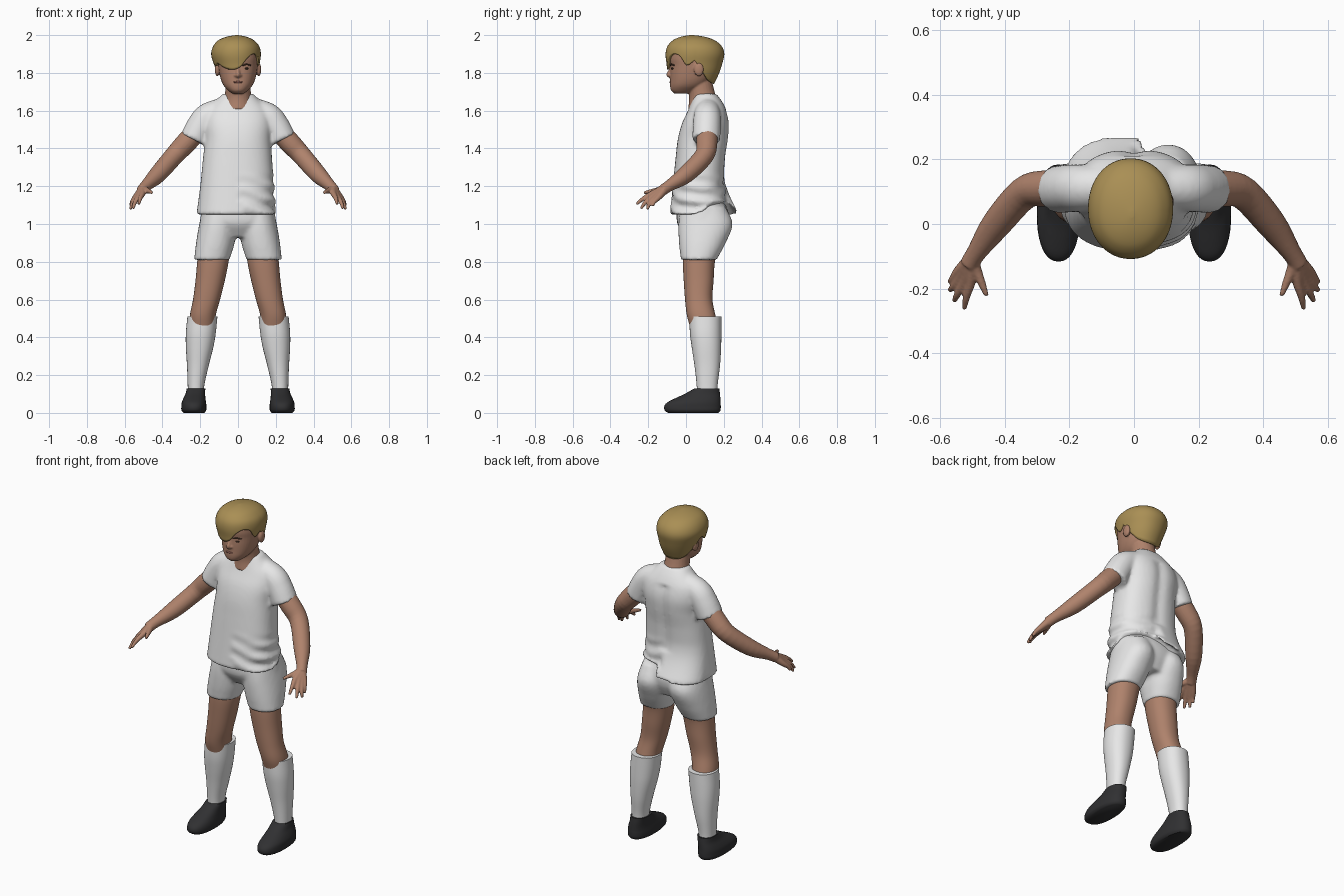
import bpy, bmesh, math
from mathutils import Vector


def material(name, rgb):
    m = bpy.data.materials.new(name)
    m.diffuse_color = (*rgb, 1)
    return m


SKIN = material("skin", (0.43, 0.225, 0.15))
HAIR = material("blond_hair", (0.40, 0.275, 0.09))
WHITE = material("white_cloth", (0.80, 0.80, 0.80))
BLACK = material("dark_shoe", (0.03, 0.03, 0.032))
BROWN = material("dark_brown", (0.07, 0.035, 0.022))
LIP = material("lip", (0.32, 0.13, 0.10))


def sample(keys, t):
    """Smooth cubic interpolation through keys whose first entry is the parameter."""
    n = len(keys)
    i = 0
    while i < n - 2 and t > keys[i + 1][0]:
        i += 1

    def slope(j, k):
        a, b = keys[max(j - 1, 0)], keys[min(j + 1, n - 1)]
        return (b[k] - a[k]) / (b[0] - a[0])
    h = keys[i + 1][0] - keys[i][0]
    u = min(max((t - keys[i][0]) / h, 0), 1)
    return [(2*u**3 - 3*u*u + 1) * keys[i][k] + (u**3 - 2*u*u + u) * h * slope(i, k)
            + (3*u*u - 2*u**3) * keys[i + 1][k] + (u**3 - u*u) * h * slope(i + 1, k)
            for k in range(1, len(keys[0]))]


def power(c, e):
    return math.copysign(abs(c) ** (2 / e), c)


def skin_rings(bm, rings, cap=True):
    rows = [[bm.verts.new(p) for p in ring] for ring in rings]
    n = len(rows[0])
    for a, b in zip(rows, rows[1:]):
        for i in range(n):
            bm.faces.new((a[i], a[(i + 1) % n], b[(i + 1) % n], b[i]))
    if cap:
        bm.faces.new(rows[0][::-1])
        bm.faces.new(rows[-1])


def loft(bm, keys, steps=24, n=40, e=2.2, deform=None, s=1):
    """Stacked rounded sections; keys are (z, x0, x1, y0, y1)."""
    rings = []
    for j in range(steps + 1):
        z = keys[0][0] + (keys[-1][0] - keys[0][0]) * j / steps
        x0, x1, y0, y1 = sample(keys, z)
        ring = []
        for i in range(n):
            a = 2 * math.pi * i / n
            p = Vector((s * ((x0 + x1) / 2 + (x1 - x0) / 2 * power(math.cos(a), e)),
                        (y0 + y1) / 2 + (y1 - y0) / 2 * power(math.sin(a), e), z))
            ring.append(deform(p) if deform else p)
        rings.append(ring)
    skin_rings(bm, rings)


def tube(bm, pts, steps=20, n=16, s=1):
    """Swept limb; pts are (x, y, z, radius)."""
    keys = [(i, *p) for i, p in enumerate(pts)]
    line = [sample(keys, (len(pts) - 1) * j / steps) for j in range(steps + 1)]
    rings = []
    for j, (x, y, z, r) in enumerate(line):
        d = Vector(line[min(j + 1, steps)][:3]) - Vector(line[max(j - 1, 0)][:3])
        u = d.cross(Vector((0.1, 1, 0.2))).normalized()
        v = d.cross(u).normalized()
        ring = [Vector((x, y, z)) + r * (math.cos(2*math.pi*i/n) * u + math.sin(2*math.pi*i/n) * v)
                for i in range(n)]
        rings.append([Vector((s * p.x, p.y, p.z)) for p in ring])
    skin_rings(bm, rings)


def ball(bm, c, r):
    res = bmesh.ops.create_uvsphere(bm, u_segments=20, v_segments=12, radius=1)
    for v in res["verts"]:
        v.co = Vector((c[0] + v.co.x * r[0], c[1] + v.co.y * r[1], c[2] + v.co.z * r[2]))


def finish(bm, name, mat, voxel=0, smooth=3, mirror=False):
    bmesh.ops.recalc_face_normals(bm, faces=bm.faces)
    me = bpy.data.meshes.new(name)
    bm.to_mesh(me)
    bm.free()
    me.materials.append(mat)
    me.shade_smooth()
    me.set_sharp_from_angle(angle=math.radians(50))
    ob = bpy.data.objects.new(name, me)
    bpy.context.collection.objects.link(ob)
    if voxel:
        m = ob.modifiers.new("blend", 'REMESH')
        m.mode, m.voxel_size, m.use_smooth_shade = 'VOXEL', voxel, True
        m = ob.modifiers.new("soften", 'SMOOTH')
        m.factor, m.iterations = 0.5, smooth
    if mirror:
        ob.modifiers.new("mirror", 'MIRROR')
    return ob


# Shirt: torso with a loose back tail on one side and bunched folds on the other
def drape(p):
    low = min(max((1.27 - p.z) / 0.2, 0), 1)
    if p.x > 0.02:
        k = min((p.x - 0.02) / 0.12, 1)
        p.x += 0.010 * low ** 0.5 * k * math.sin(p.z * 85 + p.y * 9)
        p.y += 0.007 * low ** 0.5 * math.sin(p.z * 75 + p.x * 25) * (1 if p.y > 0.08 else -1)
        if p.y > 0.08:
            p.z = max(p.z, 1.05 + 0.07 * min((p.y - 0.08) / 0.06, 1))
    elif p.y > 0.1:
        p.y += 0.04 * low ** 1.5
    if p.y > 0.15 and 1.2 < p.z < 1.6:
        p.y -= 0.012 * math.exp(-(p.x / 0.03) ** 2)
    return p


bm = bmesh.new()
loft(bm, [(1.05, -.22, .195, -.085, .235), (1.20, -.20, .19, -.07, .205),
          (1.35, -.185, .18, -.055, .21), (1.45, -.175, .175, -.043, .225),
          (1.53, -.18, .18, -.022, .23), (1.60, -.165, .165, .01, .215),
          (1.65, -.12, .12, .03, .19), (1.69, -.08, .08, .045, .16)],
     steps=60, n=64, e=2.4, deform=drape)
for s in (1, -1):
    tube(bm, [(.08, .115, 1.605, .065), (.16, .112, 1.568, .072), (.20, .11, 1.515, .074),
              (.236, .107, 1.445, .074)], n=24, s=s)
finish(bm, "shirt", WHITE, 0.011)

# Shorts: pelvis plus two leg openings
bm = bmesh.new()
loft(bm, [(.93, -.14, .14, .0, .19), (1.0, -.195, .195, -.045, .222),
          (1.06, -.195, .195, -.05, .225), (1.14, -.18, .18, -.05, .19)])
for s in (1, -1):
    loft(bm, [(.81, .045, .232, -.027, .162), (.9, .018, .222, -.037, .21),
              (1.0, .006, .205, -.04, .246), (1.09, .01, .185, -.03, .21)], s=s)
finish(bm, "shorts", WHITE, 0.011)

# Bare legs, socks and shoes
bm = bmesh.new()
loft(bm, [(.46, .122, .258, .02, .17), (.52, .117, .254, .004, .155),
          (.6, .095, .238, -.005, .14), (.7, .07, .225, -.012, .146),
          (.8, .05, .216, -.017, .153), (.86, .045, .21, -.015, .17)])
finish(bm, "legs", SKIN, mirror=True)

bm = bmesh.new()
loft(bm, [(.07, .18, .265, .06, .167), (.14, .179, .266, .057, .167), (.25, .155, .27, .045, .18),
          (.35, .13, .276, .03, .186), (.42, .118, .276, .021, .187), (.51, .109, .268, .018, .187)])
finish(bm, "socks", WHITE, mirror=True)

bm = bmesh.new()
loft(bm, [(0, .178, .288, -.095, .172), (.012, .169, .299, -.112, .182), (.035, .167, .30, -.115, .184),
          (.055, .169, .298, -.10, .183), (.075, .172, .29, -.062, .182), (.10, .174, .278, -.008, .18),
          (.13, .173, .271, .045, .176)], e=2.3)
finish(bm, "shoes", BLACK, mirror=True)

# Arms with hands: each finger is a tube starting inside the wrist
bm = bmesh.new()
tube(bm, [(.20, .11, 1.51, .055), (.275, .11, 1.43, .056), (.34, .095, 1.36, .051),
          (.425, .0, 1.262, .046), (.485, -.085, 1.205, .031), (.51, -.125, 1.178, .029)], n=24)
palm = (.503, -.11, 1.187, .024)
for knuckle, mid, tip in [
        ((.505, -.175, 1.162), (.518, -.225, 1.135), (.525, -.262, 1.105)),
        ((.522, -.17, 1.15), (.545, -.215, 1.115), (.556, -.238, 1.082)),
        ((.535, -.16, 1.142), (.558, -.193, 1.11), (.57, -.205, 1.078)),
        ((.542, -.145, 1.142), (.56, -.168, 1.118), (.57, -.178, 1.095)),
        ((.485, -.15, 1.178), (.468, -.19, 1.172), (.456, -.222, 1.166))]:
    tube(bm, [palm, (*knuckle, .0165), (*mid, .0115), (*tip, .0075)], n=12)
finish(bm, "arms", SKIN, 0.005, 2, mirror=True)

# Head, neck, ears and nose
bm = bmesh.new()
loft(bm, [(1.69, -.03, .03, -.06, .02), (1.705, -.05, .05, -.078, .06), (1.73, -.074, .074, -.084, .10),
          (1.76, -.089, .089, -.084, .128), (1.80, -.099, .099, -.084, .15), (1.84, -.105, .105, -.083, .165),
          (1.88, -.107, .107, -.088, .172), (1.93, -.10, .10, -.075, .165), (1.97, -.06, .06, -.02, .12)],
     steps=40)
tube(bm, [(0, .095, 1.62, .085), (0, .085, 1.68, .07), (0, .07, 1.76, .066)], n=24)
tube(bm, [(0, -.078, 1.835, .007), (0, -.085, 1.81, .009), (0, -.092, 1.79, .012), (0, -.08, 1.778, .008)])
for s in (1, -1):
    ball(bm, (s * .110, .068, 1.818), (.013, .026, .036))
    ball(bm, (s * .013, -.083, 1.787), (.009, .01, .008))
finish(bm, "head", SKIN, 0.005, 2)

# Eyes, eyebrows and lips
bm = bmesh.new()
ball(bm, (.043, -.068, 1.823), (.013, .0115, .006))
finish(bm, "eyes", BROWN, mirror=True)
bm = bmesh.new()
tube(bm, [(.022, -.081, 1.838, .003), (.045, -.077, 1.845, .004), (.068, -.062, 1.840, .003)])
finish(bm, "eyebrows", BROWN, mirror=True)
bm = bmesh.new()
ball(bm, (0, -.080, 1.751), (.025, .008, .006))
finish(bm, "lips", LIP)

# Hair: cap whose lower edge follows the fringe, temples, ears and nape
edge = [(0, 1.865), (20, 1.80), (40, 1.757), (90, 1.74), (140, 1.757), (160, 1.80), (180, 1.865),
        (198, 1.835), (215, 1.85), (235, 1.828), (260, 1.817), (280, 1.835), (295, 1.875),
        (312, 1.90), (330, 1.89), (345, 1.84), (360, 1.865)]
shape = [(1.74, -.085, .085, -.04, .148), (1.80, -.112, .108, -.094, .176), (1.85, -.13, .115, -.103, .192),
         (1.90, -.142, .121, -.108, .203), (1.94, -.132, .113, -.099, .19), (1.97, -.108, .087, -.073, .157),
         (1.985, -.08, .062, -.045, .122), (1.995, -.045, .03, -.012, .08), (2.0, -.012, .0, .02, .04)]
rings = []
for j in range(25):
    ring = []
    for i in range(72):
        a = math.radians(i * 5)
        low = sample(edge, i * 5)[0]
        z = low + (2.0 - low) * math.sin(math.pi / 2 * j / 24)
        x0, x1, y0, y1 = sample(shape, z)
        ring.append(Vector(((x0 + x1) / 2 + (x1 - x0) / 2 * power(math.cos(a), 2.1),
                            (y0 + y1) / 2 + (y1 - y0) / 2 * power(math.sin(a), 2.1), z)))
    rings.append(ring)
bm = bmesh.new()
skin_rings(bm, rings, cap=False)
bm.verts.ensure_lookup_table()
bm.faces.new(bm.verts[-72:])
hair = finish(bm, "hair", HAIR)
m = hair.modifiers.new("thickness", 'SOLIDIFY')
m.thickness, m.offset = 0.015, -1
